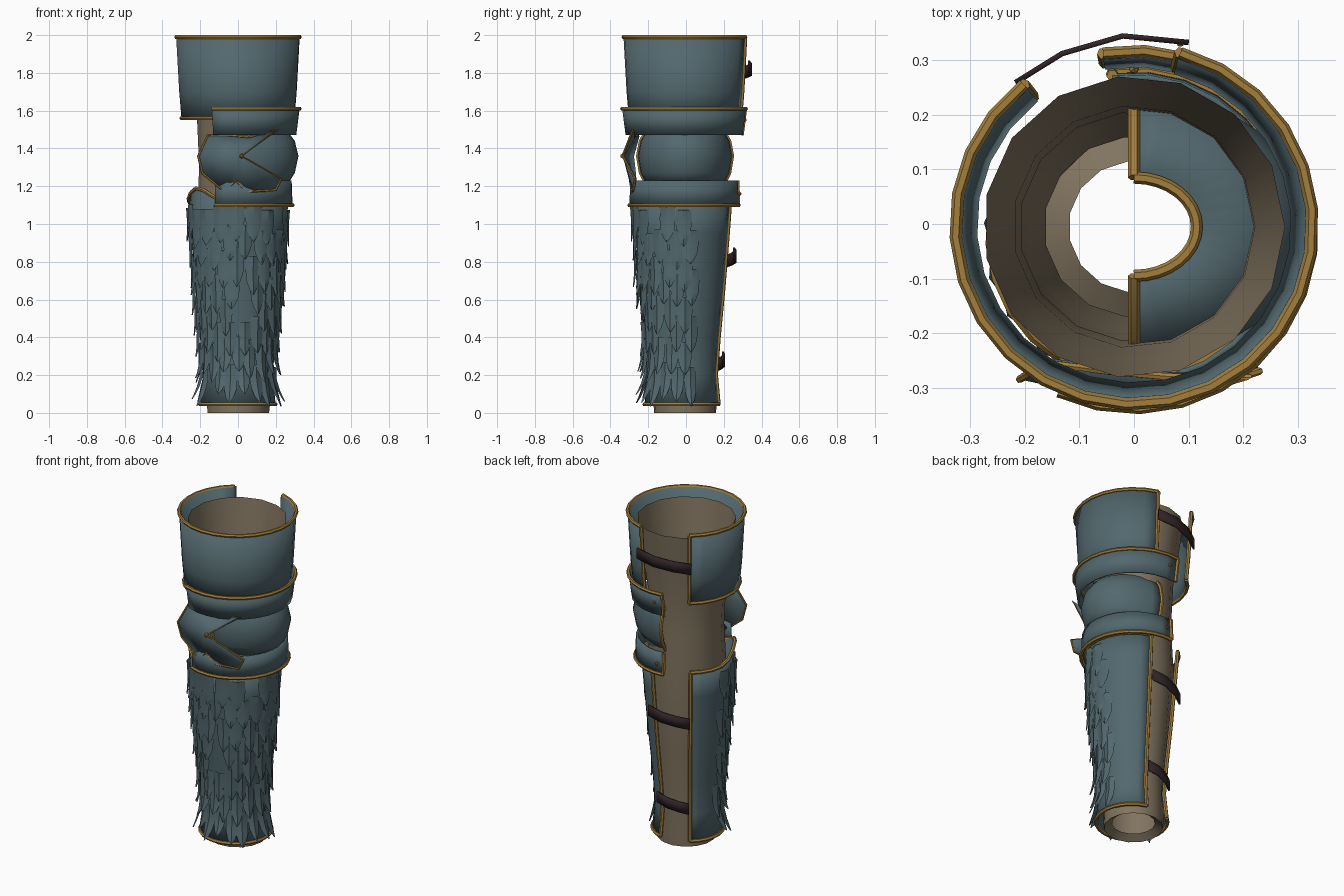
import bpy, bmesh, math, random
from mathutils import Vector

random.seed(4)
if "Cube" in bpy.data.objects:
    bpy.data.objects.remove(bpy.data.objects["Cube"])


def material(name, rgb):
    m = bpy.data.materials.new(name)
    m.use_nodes = True
    m.diffuse_color = (*rgb, 1)
    m.node_tree.nodes["Principled BSDF"].inputs["Base Color"].default_value = (*rgb, 1)
    return m


TEAL = material("teal steel", (0.085, 0.138, 0.155))
GOLD = material("dull gold", (0.37, 0.21, 0.045))
CLOTH = material("tan cloth", (0.22, 0.175, 0.115))
LEATHER = material("dark leather", (0.03, 0.017, 0.019))
made = []


def add_object(name, mesh, mat, thickness=0):
    ob = bpy.data.objects.new(name, mesh)
    mesh.materials.clear()
    mesh.materials.append(mat)
    bpy.context.collection.objects.link(ob)
    if thickness:
        mod = ob.modifiers.new("thickness", 'SOLIDIFY')
        mod.thickness = thickness
        mod.offset = -1
    made.append(ob)
    return ob


def polar(deg, r, z, cy=0, sx=1):
    a = math.radians(deg)
    return Vector((r * sx * math.cos(a), cy + r * math.sin(a), z))


def grid_mesh(name, rows, mat, thickness=0, closed=False):
    """Surface through rows of points."""
    bm = bmesh.new()
    vs = [[bm.verts.new(p) for p in row] for row in rows]
    for lo, hi in zip(vs, vs[1:]):
        n = len(lo)
        for i in range(n if closed else n - 1):
            j = (i + 1) % n
            bm.faces.new((lo[i], lo[j], hi[j], hi[i]))
    mesh = bpy.data.meshes.new(name)
    bm.to_mesh(mesh)
    bm.free()
    return add_object(name, mesh, mat, thickness)


def trim(name, pts, radius=0.011, closed=False):
    """Gold roll along a path."""
    cu = bpy.data.curves.new(name, 'CURVE')
    cu.dimensions = '3D'
    cu.bevel_depth = radius
    cu.bevel_resolution = 1
    cu.use_fill_caps = True
    sp = cu.splines.new('POLY')
    sp.points.add(len(pts) - 1)
    for sp_pt, p in zip(sp.points, pts):
        sp_pt.co = (*p, 1)
    sp.use_cyclic_u = closed
    tmp = bpy.data.objects.new(name, cu)
    mesh = bpy.data.meshes.new_from_object(tmp)
    bpy.data.objects.remove(tmp)
    add_object(name, mesh, GOLD)


def shell(name, profile, a0, a1, steps=20, cy=0, sx=1, lift=None, edges="btlr", r_trim=0.011):
    """Open curved plate with rolled edges: b bottom, t top, l start, r end."""
    angles = [a0 + (a1 - a0) * i / steps for i in range(steps + 1)]
    rows = [[polar(a, r, z, cy, sx) for a in angles] for r, z in profile]
    if lift:
        for a, p in zip(angles, rows[-1]):
            p.z += lift(a)
    grid_mesh(name, rows, TEAL, 0.012)
    paths = {"b": rows[0], "t": rows[-1], "l": [r[0] for r in rows], "r": [r[-1] for r in rows]}
    for e in edges:
        trim(name + "_trim_" + e, paths[e], r_trim)


def rivet(name, p, radius=0.01):
    bm = bmesh.new()
    bmesh.ops.create_icosphere(bm, subdivisions=1, radius=radius)
    bmesh.ops.translate(bm, verts=bm.verts, vec=p)
    mesh = bpy.data.meshes.new(name)
    bm.to_mesh(mesh)
    bm.free()
    add_object(name, mesh, GOLD)


# Cloth lining tube with a turned-in lower lip
lining = [(0.12, 0.03), (0.165, 0.0), (0.168, 0.05), (0.165, 0.25), (0.195, 0.6), (0.225, 1.0),
          (0.21, 1.3), (0.222, 1.56), (0.25, 1.75), (0.277, 1.95)]
grid_mesh("cloth_lining", [[polar(a * 24, r, z, -0.005) for a in range(15)] for r, z in lining],
          CLOTH, closed=True)

# Thigh plate, open at the back
GAP_L, GAP_R = 75, 128
shell("thigh_plate", [(0.3, 1.56), (0.312, 1.7), (0.328, 1.99)], GAP_R - 360, GAP_L, 22, -0.003)

# Bands above and below the knee
shell("upper_knee_band", [(0.31, 1.47), (0.328, 1.61)], -115, 100, 16, -0.01, edges="tr")
shell("lower_knee_band", [(0.29, 1.1), (0.285, 1.23)], -115, 98, 16, -0.01, edges="br")
rivet("upper_band_rivet", polar(90, 0.322, 1.55, -0.01))
rivet("lower_band_rivet", polar(90, 0.295, 1.16, -0.01))

# Domed side guard of the knee, reaching inward above
shell("knee_side_guard", [(0.2, 1.2), (0.235, 1.27), (0.25, 1.36), (0.235, 1.44),
                          (0.2, 1.5), (0.09, 1.56)], -90, 90, 16, -0.005, 1.28, edges="tlr")

# Pointed knee cap: a fan from the tip to a notched outline
tip = Vector((0.02, -0.335, 1.36))
outline = [Vector(p) for p in (
    (0.21, -0.28, 1.5), (0.06, -0.28, 1.46), (-0.05, -0.27, 1.47), (-0.16, -0.255, 1.47),
    (-0.21, -0.285, 1.36), (-0.19, -0.275, 1.27), (-0.07, -0.275, 1.17), (-0.01, -0.295, 1.23),
    (0.04, -0.285, 1.17), (0.2, -0.28, 1.18), (0.23, -0.27, 1.24))]
bm = bmesh.new()
hub = bm.verts.new(tip)
ring = [bm.verts.new(p) for p in outline]
for a, b in zip(ring, ring[1:]):
    bm.faces.new((hub, a, b))
cap_mesh = bpy.data.meshes.new("knee_cap")
bm.to_mesh(cap_mesh)
bm.free()
add_object("knee_cap", cap_mesh, TEAL, 0.01)
trim("knee_cap_trim", [tip] + outline, 0.007, closed=True)
rivet("knee_cap_point", tip, 0.014)

# Greave
greave = [(0.2, 0.045), (0.185, 0.2), (0.2, 0.4), (0.225, 0.65), (0.25, 0.95), (0.262, 1.11)]
GREAVE_Y = -0.02


def greave_radius(z):
    z = min(max(z, greave[0][1]), greave[-1][1])
    for (r0, z0), (r1, z1) in zip(greave, greave[1:]):
        if z <= z1:
            return r0 + (r1 - r0) * (z - z0) / (z1 - z0)
    return greave[-1][0]


shell("greave", greave, GAP_R - 360, GAP_L, 22, GREAVE_Y,
      lift=lambda a: 0.08 * max(0, math.cos(math.radians(a + 145))) ** 8)

# Overlapping pointed scales on the front and sides of the greave
HALF_WIDTH = {0: 0.9, 0.35: 1, 0.65: 0.85, 0.85: 0.5, 1: 0.04}


def scale(name, deg, top, length, width, flare):
    rows = []
    for v, w in HALF_WIDTH.items():
        z = top - length * v
        r = greave_radius(z) + 0.004 + flare * v * v
        rows.append([polar(deg + width * w * u, r + 0.012 * (1 - abs(u)) * (1 - 0.5 * v), z, GREAVE_Y)
                     for u in (1, 0, -1)])
    grid_mesh(name, rows, TEAL)


ROWS, COLS = 8, 11
for i in range(ROWS):
    for j in range(COLS):
        if random.random() < 0.08:
            continue
        deg = -183 + 18.5 * (j + 0.5 * (i % 2)) + random.uniform(-2, 2)
        top = 1.09 - 0.118 * i + random.uniform(-0.025, 0.025)
        low = i >= ROWS - 2
        scale(f"scale_{i}_{j}", deg, top, random.uniform(0.17, 0.21), random.uniform(9, 11),
              random.uniform(0.025, 0.045) if low else random.uniform(0.012, 0.026))

# Leather straps across the rear opening
strap_path = [(-0.215, 0.255), (-0.13, 0.308), (-0.02, 0.34), (0.1, 0.328)]
for name, z, k in (("thigh_strap", 1.81, 1), ("calf_strap", 0.82, 0.76), ("ankle_strap", 0.27, 0.58)):
    rows = [[Vector((x * k, y * k, z + h + 0.015 * n)) for n, (x, y) in enumerate(strap_path)]
            for h in (-0.055, 0.01)]
    grid_mesh(name, rows, LEATHER, 0.01)
    rivet(name + "_stud", rows[0][-1].lerp(rows[1][-1], 0.5) + Vector((-0.015 * k, 0.004, 0)), 0.008)

# Smooth shading with sharp edges kept
bpy.ops.object.select_all(action='DESELECT')
for ob in made:
    ob.select_set(True)
bpy.context.view_layer.objects.active = made[0]
bpy.ops.object.shade_smooth_by_angle(angle=math.radians(35))
